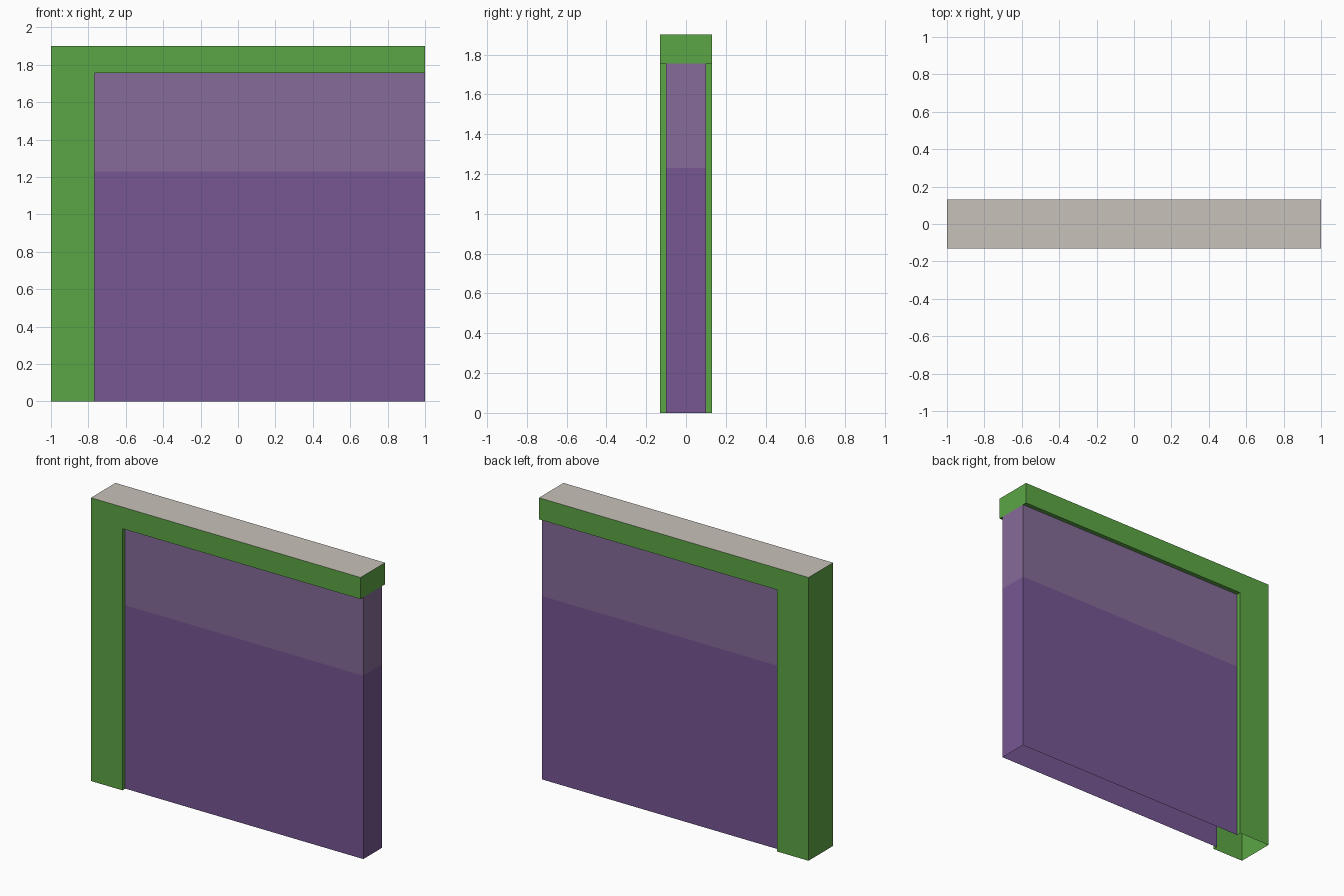
import bpy

if "Cube" in bpy.data.objects:
    bpy.data.objects.remove(bpy.data.objects["Cube"])


def material(name, rgb):
    lin = [((c / 255 + 0.055) / 1.055) ** 2.4 for c in rgb]
    m = bpy.data.materials.new(name)
    m.diffuse_color = (*lin, 1)
    m.use_nodes = True
    m.node_tree.nodes["Principled BSDF"].inputs["Base Color"].default_value = m.diffuse_color
    return m


green = material("green trim", (92, 166, 69))
purple = material("dark purple", (118, 87, 147))
lilac = material("light purple", (134, 107, 153))
stone = material("warm grey", (201, 193, 186))

POST_X, IN_Y, OUT_Y = -0.767, 0.10, 0.13
SPLIT_Z, BEAM_Z, TOP_Z = 1.23, 1.755, 1.90


def make(name, verts, faces, mat):
    me = bpy.data.meshes.new(name)
    me.from_pydata(verts, [], faces)
    me.materials.append(mat)
    ob = bpy.data.objects.new(name, me)
    bpy.context.collection.objects.link(ob)
    return ob


def wall(name, path, z0, z1, mat, closed=False):
    """Upright sheet following a counter-clockwise plan path."""
    n = len(path)
    verts = [(x, y, z) for z in (z0, z1) for x, y in path]
    faces = [(i, (i + 1) % n, (i + 1) % n + n, i + n)
             for i in range(n if closed else n - 1)]
    return make(name, verts, faces, mat)


def flat(name, x0, x1, y0, y1, z, mat, up=True):
    verts = [(x0, y0, z), (x1, y0, z), (x1, y1, z), (x0, y1, z)]
    return make(name, verts, [(0, 1, 2, 3) if up else (3, 2, 1, 0)], mat)


# side post, open towards the panel and underneath
wall("side_post", [(POST_X, IN_Y), (POST_X, OUT_Y), (-1, OUT_Y),
                   (-1, -OUT_Y), (POST_X, -OUT_Y), (POST_X, -IN_Y)],
     0, BEAM_Z, green)

# recessed panel in two tones, hollow with an open bottom
panel = [(POST_X, -IN_Y), (1, -IN_Y), (1, IN_Y), (POST_X, IN_Y)]
wall("lower_panel", panel, 0, SPLIT_Z, purple)
wall("upper_panel", panel, SPLIT_Z, BEAM_Z, lilac)

# top beam with overhanging lips on both sides
wall("top_beam", [(-1, -OUT_Y), (1, -OUT_Y), (1, OUT_Y), (-1, OUT_Y)],
     BEAM_Z, TOP_Z, green, closed=True)
flat("front_lip", POST_X, 1, -OUT_Y, -IN_Y, BEAM_Z, green, up=False)
flat("back_lip", POST_X, 1, IN_Y, OUT_Y, BEAM_Z, green, up=False)

# top surface
flat("top_surface", -1, 1, -OUT_Y, OUT_Y, TOP_Z, stone)
